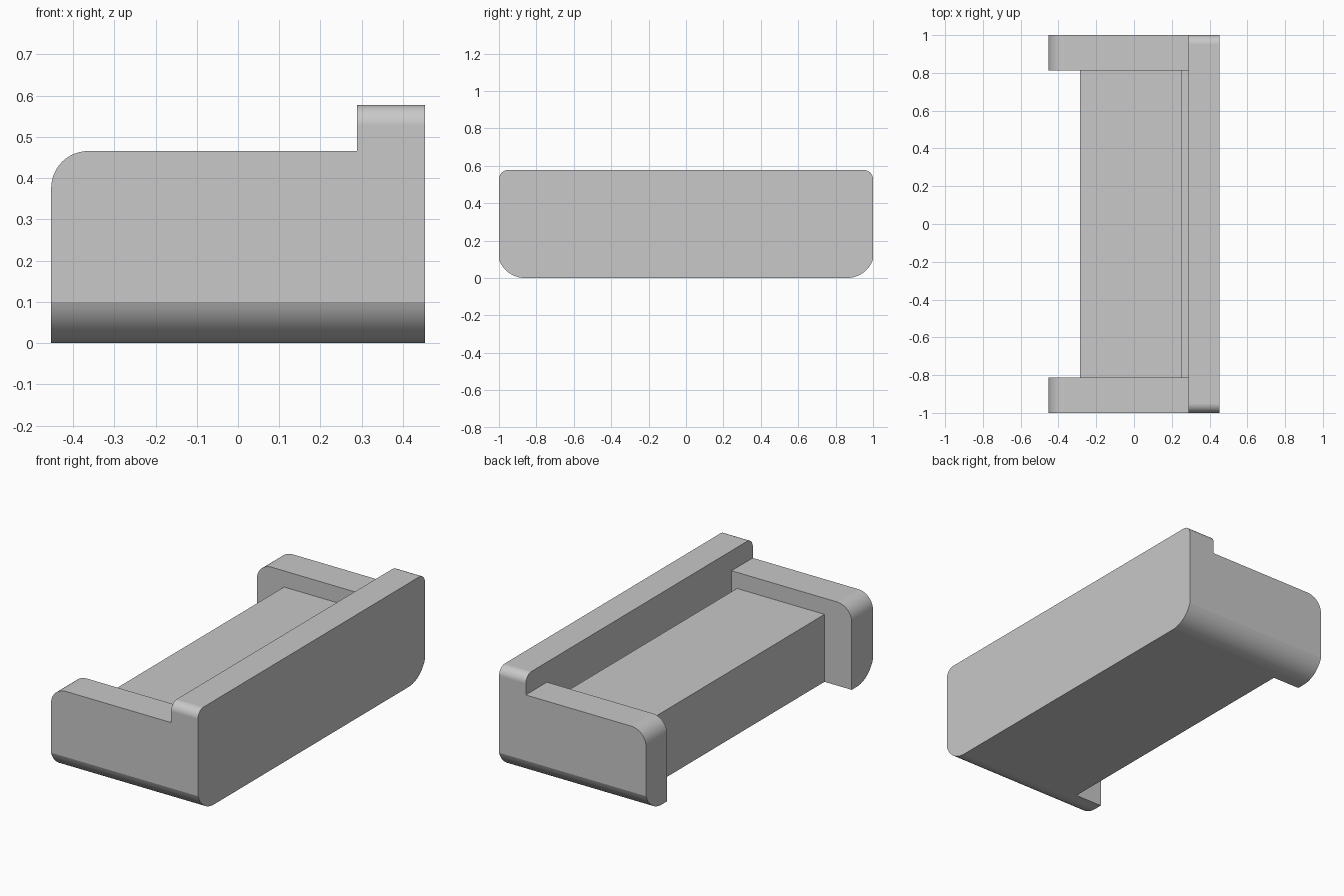
import bpy, bmesh, math
from mathutils import Vector

if "Cube" in bpy.data.objects:
    bpy.data.objects.remove(bpy.data.objects["Cube"], do_unlink=True)

# Plain grey finish
grey = bpy.data.materials.new("plain grey")
grey.use_nodes = True
colour = (0.58, 0.58, 0.58, 1)
grey.diffuse_color = colour
grey.node_tree.nodes["Principled BSDF"].inputs["Base Color"].default_value = colour

# Main dimensions
DEPTH = 0.453       # half depth along x
BACK_X = 0.288      # inner face of the backrest
ARM_Y = 0.813       # inner face of the arms
ARM_TOP, BACK_TOP, SEAT_TOP = 0.466, 0.578, 0.376


def arc(cy, cz, r, start, end, steps=12):
    """Points on an arc, angles in degrees."""
    angles = [math.radians(start + (end - start) * i / steps) for i in range(steps + 1)]
    return [(cy + r * math.cos(a), cz + r * math.sin(a)) for a in angles]


def extrude(name, points, direction, front_radius=0):
    """Extrude a closed outline of 3D points; optionally round its top front edge."""
    bm = bmesh.new()
    face = bm.faces.new([bm.verts.new(p) for p in points])
    new = bmesh.ops.extrude_face_region(bm, geom=[face])["geom"]
    bmesh.ops.translate(bm, vec=Vector(direction),
                        verts=[g for g in new if isinstance(g, bmesh.types.BMVert)])
    if front_radius:
        edges = [e for e in bm.edges if all(
            v.co.x < -DEPTH + 0.001 and v.co.z > ARM_TOP - 0.001 for v in e.verts)]
        bmesh.ops.bevel(bm, geom=edges, offset=front_radius, segments=12,
                        profile=0.5, affect='EDGES')
    bmesh.ops.recalc_face_normals(bm, faces=bm.faces)
    mesh = bpy.data.meshes.new(name)
    bm.to_mesh(mesh)
    bm.free()
    mesh.materials.append(grey)
    obj = bpy.data.objects.new(name, mesh)
    bpy.context.collection.objects.link(obj)
    bpy.ops.object.select_all(action='DESELECT')
    obj.select_set(True)
    bpy.context.view_layer.objects.active = obj
    bpy.ops.object.shade_smooth_by_angle(angle=math.radians(12))
    normals = obj.modifiers.new("flat_face_normals", 'WEIGHTED_NORMAL')
    normals.keep_sharp = True
    return obj


# Rounded underside corner, from the base up to the outer side
under = arc(0.86, 0.148, 0.148, -90, -19)
under[-1] = (1.0, under[-1][1])

# Backrest: full-width panel with rounded corners
half = under + arc(0.95, BACK_TOP - 0.05, 0.05, 0, 90)
outline = half + [(-y, z) for y, z in reversed(half)]
extrude("backrest", [(BACK_X, y, z) for y, z in outline], (DEPTH - BACK_X, 0, 0))

# Arms: mirrored, with a rounded top front edge
arm = [(ARM_Y, 0)] + under + [(1.0, ARM_TOP), (ARM_Y, ARM_TOP)]
for name, side in (("left_arm", -1), ("right_arm", 1)):
    extrude(name, [(-DEPTH, side * y, z) for y, z in arm],
            (DEPTH + BACK_X, 0, 0), front_radius=0.09)

# Seat: block with a narrow channel in front of the backrest
seat = [(-0.285, 0), (BACK_X, 0), (BACK_X, 0.15), (0.255, 0.15),
        (0.255, SEAT_TOP), (-0.285, SEAT_TOP)]
extrude("seat", [(x, -ARM_Y, z) for x, z in seat], (0, 2 * ARM_Y, 0))
